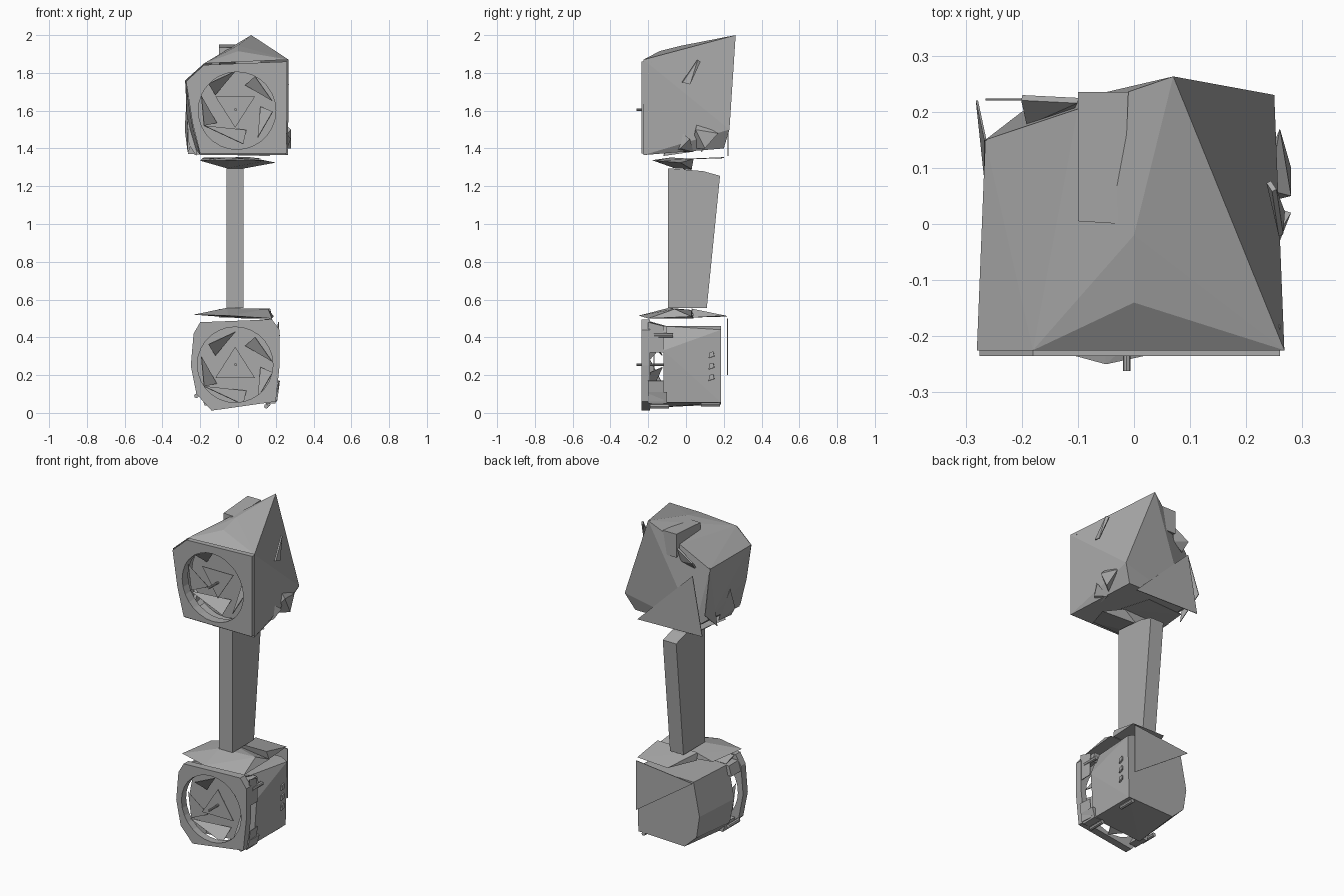
import bpy, bmesh, math
from mathutils import Vector

cube = bpy.data.objects.get("Cube")
if cube:
    bpy.data.objects.remove(cube, do_unlink=True)

GREY = (0.4, 0.4, 0.4, 1)
grey = bpy.data.materials.new("plain grey")
grey.use_nodes = True
grey.diffuse_color = GREY
for node in grey.node_tree.nodes:
    if node.type == 'BSDF_PRINCIPLED':
        node.inputs["Base Color"].default_value = GREY


def finish(name, bm):
    mesh = bpy.data.meshes.new(name)
    bm.to_mesh(mesh)
    bm.free()
    mesh.materials.append(grey)
    obj = bpy.data.objects.new(name, mesh)
    bpy.context.collection.objects.link(obj)


def hull(name, points, open_front=False):
    bm = bmesh.new()
    verts = [bm.verts.new(p) for p in points]
    bmesh.ops.convex_hull(bm, input=verts)
    bmesh.ops.delete(bm, geom=[v for v in bm.verts if not v.link_faces], context='VERTS')
    bmesh.ops.recalc_face_normals(bm, faces=bm.faces)
    if open_front:
        front = [f for f in bm.faces if f.normal.y < -.95]
        bmesh.ops.delete(bm, geom=front, context='FACES')
    finish(name, bm)


def shard(name, points, thick=0.004):
    # Thin polygon plate
    a, b, c = [Vector(p) for p in points[:3]]
    n = (b - a).cross(c - a).normalized() * thick / 2
    hull(name, [Vector(p) + s * n for p in points for s in (-1, 1)])


def prism(name, outline, y0, y1):
    hull(name, [(x, y, z) for x, z in outline for y in (y0, y1)])


def rod(name, start, end, r, sides=8):
    a, b = Vector(start), Vector(end)
    bm = bmesh.new()
    bmesh.ops.create_cone(bm, cap_ends=True, segments=sides, radius1=r, radius2=r, depth=(b - a).length)
    turn = (b - a).to_track_quat('Z', 'Y').to_matrix().to_4x4()
    turn.translation = (a + b) / 2
    bm.transform(turn)
    finish(name, bm)


def bezel(name, outline, cx, cz, r, y0, y1):
    # Polygonal frame with a round opening
    centre = Vector((cx, cz))
    corners = [Vector(p) - centre for p in outline]
    angles = sorted([math.atan2(p.y, p.x) for p in corners] +
                    [math.tau * i / 28 - math.pi + .01 for i in range(28)])
    bm = bmesh.new()
    loops = []
    for a in angles:
        d = Vector((math.cos(a), math.sin(a)))
        reach = []
        for p, q in zip(corners, corners[1:] + corners[:1]):
            e = q - p
            side = d.x * e.y - d.y * e.x
            t = (p.x * e.y - p.y * e.x) / side if abs(side) > 1e-6 else -1
            if t > 0:
                reach.append(t)
        section = ((min(reach), y0), (min(reach), y1), (r, y1), (r, y0))
        loops.append([bm.verts.new((cx + d.x * t, y, cz + d.y * t)) for t, y in section])
    for one, two in zip(loops, loops[1:] + loops[:1]):
        for k in range(4):
            n = (k + 1) % 4
            bm.faces.new((one[k], one[n], two[n], two[k]))
    bmesh.ops.recalc_face_normals(bm, faces=bm.faces)
    finish(name, bm)


# Upper housing: hollow faceted shell, front frame and dial floor
hull("upper_housing", [
    (-.28, -.225, 1.76), (-.18, -.225, 1.85), (.268, -.225, 1.87),
    (.265, -.225, 1.365), (-.2, -.225, 1.365), (-.245, -.225, 1.54),
    (0, -.14, 1.915), (0, -.02, 1.945), (.07, .263, 2), (-.1, .205, 1.88), (-.265, .15, 1.75),
    (.25, .23, 1.5), (.2, .2, 1.4), (-.2, .2, 1.4), (-.265, .15, 1.45)], True)
bezel("upper_bezel", [(-.275, 1.755), (-.18, 1.842), (.26, 1.86), (.257, 1.372), (-.2, 1.372), (-.242, 1.54)],
      -.005, 1.6, .205, -.235, -.18)
rod("upper_dial", (-.005, -.115, 1.6), (-.005, -.11, 1.6), .225, 28)

# Lower housing: body, front bezel and corner bridges
hull("lower_body", [
    (x, -.12, z) for x, z in ((-.24, .25), (-.2, .45), (.16, .46), (.21, .33), (.19, .055), (-.14, .03), (-.21, .1))
] + [(x, .185, z) for x, z in ((-.22, .25), (-.18, .45), (.16, .46), (.2, .44), (.19, .055), (-.12, .045), (-.2, .12))])
rim = [(-.2, .48), (.18, .495), (.22, .44), (.22, .25), (.2, .06), (-.14, .012), (-.22, .1), (-.25, .25), (-.235, .42)]
bezel("lower_bezel", rim, -.015, .255, .2, -.235, -.19)
for i, (x, z) in enumerate(((-.2, .42), (.18, .43), (.18, .08), (-.16, .07))):
    s, t = math.copysign(.035, x), math.copysign(.03, z - .25)
    prism("bezel_bridge_%d" % (i + 1), [(x - s, z + t), (x + s / 2, z + t), (x + s, z - t), (x, z - t)], -.2, -.1)
shard("side_cover", [(.215, -.2, .32), (.215, -.12, .32), (.21, -.12, .46), (.215, -.2, .48)])
shard("side_cover_low", [(.205, -.2, .06), (.2, -.12, .06), (.215, -.12, .17), (.22, -.2, .17)])
shard("top_cover", [(-.19, -.2, .475), (.17, -.2, .485), (.17, -.11, .46), (-.19, -.11, .45)])

# Dial plates, pins and loose leaves in both recesses
for label, z, d in (("upper", 1.62, 1), ("lower", .24, -1)):
    shard(label + "_dial_marker", [(-.12, -.17, z + .055 * d), (.09, -.17, z + .055 * d), (-.015, -.17, z - .11 * d)])
    rod(label + "_dial_pin", (-.013, -.262, z - .015 * d), (-.013, -.11, z - .015 * d), .007)
    for k, (a, w) in enumerate(((35, .6), (115, .6), (185, .6), (245, .9), (330, .6))):
        p = [math.radians(a + o) for o in (-40 * w, 40 * w, 55 * w)]
        shard("%s_dial_leaf_%d" % (label, k + 1), [
            (-.01 + .195 * math.cos(p[0]), -.2, z - .005 + .195 * math.sin(p[0])),
            (-.01 + .195 * math.cos(p[1]), -.19, z - .005 + .195 * math.sin(p[1])),
            (-.01 + .13 * math.cos(p[2]), -.125, z - .005 + .13 * math.sin(p[2]))])

# Column
hull("column", [(x, y, z) for x in (-.06, .03) for y, z in ((-.095, .555), (.11, .555), (.18, 1.255), (.09, 1.28), (-.095, 1.295))])
rod("column_neck", (-.01, .01, 1.27), (-.01, .01, 1.34), .02)

# Collars between column and housings
hull("upper_collar", [
    (-.2, -.1, 1.335), (-.04, -.18, 1.338), (.15, -.17, 1.335), (.2, -.03, 1.325), (.1, .04, 1.345),
    (-.19, .03, 1.345), (-.05, -.08, 1.352), (-.06, -.06, 1.295), (.01, .03, 1.29)])
shard("upper_collar_rear", [(-.19, .03, 1.345), (.12, .03, 1.345), (.06, .2, 1.352), (-.18, .19, 1.35)])
hull("lower_collar", [
    (-.235, -.2, .52), (-.05, -.25, .515), (.18, -.2, .5), (.19, .03, .51),
    (.16, -.06, .55), (-.06, -.09, .556), (-.1, .03, .545), (-.2, .03, .52), (.03, .04, .5)])
hull("lower_collar_rear", [
    (-.1, .03, .55), (.17, .03, .552), (.18, .21, .515), (-.03, .22, .51), (.18, .04, .505), (-.1, .04, .505)])

# Rear plates
shard("upper_rear_plate", [(.17, .222, 1.36), (-.2, .222, 1.72), (-.265, .222, 1.37)])
shard("lower_rear_plate", [(.18, .22, .5), (.18, .22, .2), (-.2, .22, .46)])
shard("upper_side_plate", [(-.28, .22, 1.5), (-.265, .15, 1.76), (-.265, .08, 1.38)])

# Lug on the roof and shards at the sides of the upper housing
hull("roof_lug", [(x, y, z - y * .3) for x, y in ((-.1, .235), (-.01, .235), (-.1, .005), (-.02, 0)) for z in (1.88, 1.935 + y * .37)])
shard("rear_lug_flap", [(-.2, .225, 1.8), (-.1, .22, 1.86), (-.11, .2, 1.78), (-.19, .18, 1.75)], .01)
hull("side_spike", [(.2, .03, 1.4), (.28, .1, 1.4), (.26, .17, 1.48), (.24, .06, 1.54), (.28, .05, 1.5)])
hull("lower_spike", [(.2, -.08, 1.38), (.26, -.03, 1.4), (.28, .02, 1.45), (.22, .04, 1.38), (.25, -.03, 1.49)])
hull("left_spike", [(-.26, -.1, 1.42), (-.22, -.12, 1.36), (-.23, .02, 1.38), (-.27, -.04, 1.56), (-.22, -.05, 1.5)])
shard("side_hook", [(.262, -.02, 1.75), (.25, .06, 1.87), (.24, .075, 1.86), (.265, .02, 1.74)], .009)

# Small bolts and clips on the lower housing
for i, (x, y, z) in enumerate(((.21, -.12, .41), (.16, .13, .045), (-.22, -.14, .09), (.15, -.14, .035))):
    rod("bolt_%d" % (i + 1), (x, y - .05, z), (x, y + .05, z), .012)
for i, z in enumerate((.17, .23, .29)):
    shard("clip_%d" % (i + 1), [(.205, .12, z), (.208, .15, z + .01), (.205, .145, z + .035), (.205, .125, z + .03)], .009)
